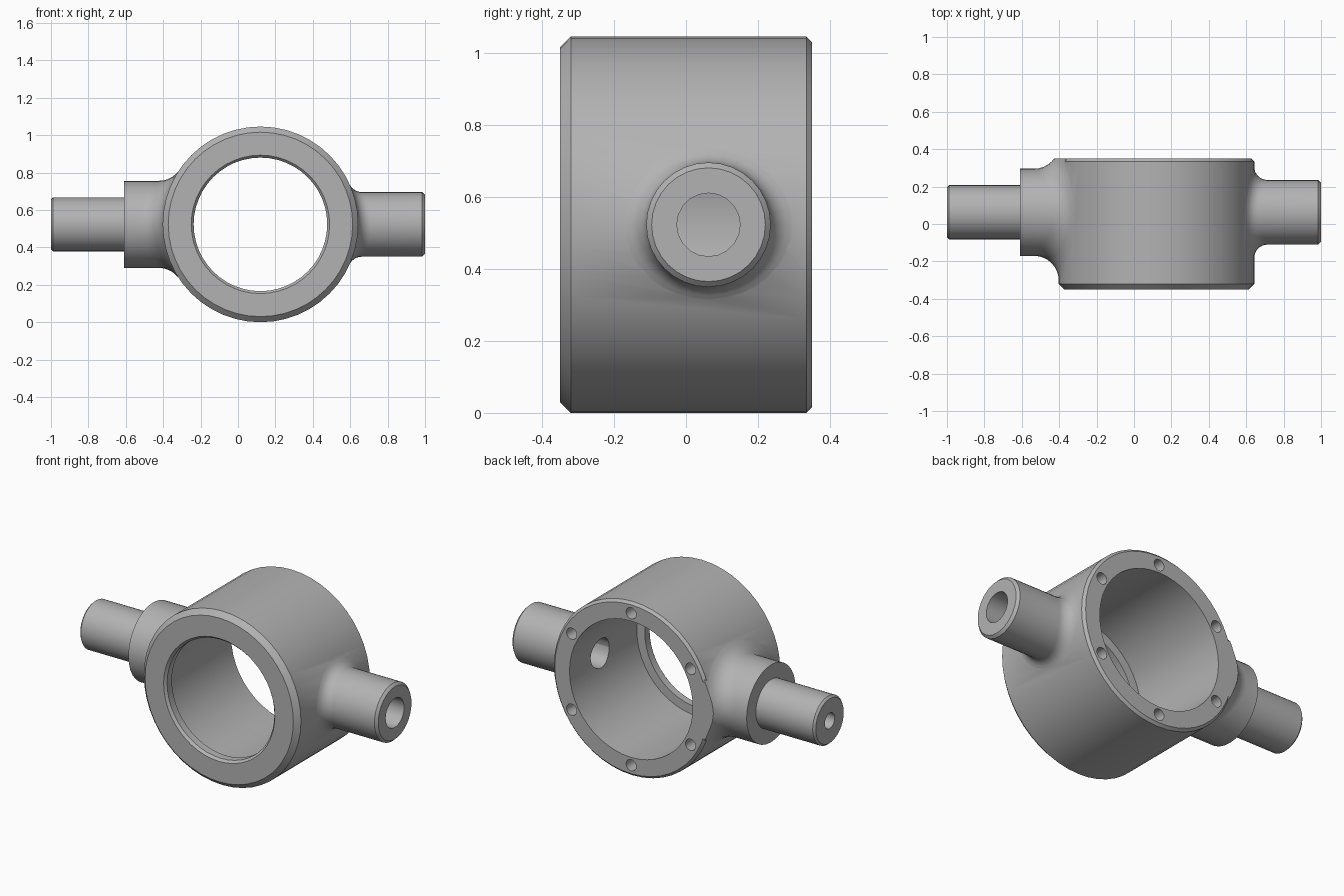
import bpy, bmesh
from math import sin, cos, pi, sqrt
from mathutils import Vector, Matrix

cube = bpy.data.objects.get("Cube")
if cube:
    bpy.data.objects.remove(cube)

RING_X, RING_Z, RING_R = 0.12, 0.523, 0.523
BACK_Y, AXIS_Y = 0.35, 0.0625      # back face, and axis of both side shafts

steel = bpy.data.materials.new("grey_steel")
steel.use_nodes = True
grey = (0.45, 0.45, 0.45, 1)
steel.diffuse_color = grey
steel.node_tree.nodes["Principled BSDF"].inputs["Base Color"].default_value = grey


def finish(name, bm):
    bmesh.ops.recalc_face_normals(bm, faces=bm.faces)
    mesh = bpy.data.meshes.new(name)
    bm.to_mesh(mesh)
    bm.free()
    mesh.materials.append(steel)
    obj = bpy.data.objects.new(name, mesh)
    bpy.context.collection.objects.link(obj)
    return obj


def bridge(bm, a, b):
    n = len(a)
    for i in range(n):
        bm.faces.new((a[i], a[(i + 1) % n], b[(i + 1) % n], b[i]))


def ring_body():
    """Hollow barrel with outer chamfers and a narrow lip at the front."""
    profile = [(0.493, -0.35), (RING_R, -0.32), (RING_R, 0.335), (0.508, BACK_Y),
               (0.41, BACK_Y), (0.41, -0.29), (0.357, -0.29), (0.357, -0.335), (0.37, -0.35)]
    bm = bmesh.new()
    n = 48
    loops = []
    for r, y in profile:
        loops.append([bm.verts.new((RING_X + r * cos(2 * pi * i / n), y,
                                    RING_Z + r * sin(2 * pi * i / n))) for i in range(n)])
    for i, loop in enumerate(loops):
        bridge(bm, loop, loops[(i + 1) % len(loops)])
    return finish("ring_body", bm)


def side_shaft(name, side, profile, fillet, n=32, steps=8):
    """Turned shaft whose last radius is blended into the ring by a rolling fillet."""
    bm = bmesh.new()
    angles = [2 * pi * i / n for i in range(n)]
    loops = [[bm.verts.new((x, AXIS_Y + r * cos(a), RING_Z + r * sin(a))) for a in angles]
             for x, r in profile]
    root = profile[-1][1]
    reach = root + fillet
    blend = [[] for _ in range(steps + 2)]
    for a in angles:
        dz = reach * sin(a)
        dx = side * sqrt((RING_R + fillet) ** 2 - dz * dz)
        centre = Vector((RING_X + dx, AXIS_Y + reach * cos(a), RING_Z + dz))
        to_shaft = Vector((0, -cos(a), -sin(a)))
        to_ring = Vector((-dx, 0, -dz)).normalized()
        for k in range(steps + 1):
            p = centre + to_shaft.slerp(to_ring, k / steps) * fillet
            if k == steps:
                p += to_ring * 0.003
            blend[k].append(bm.verts.new(p))
        # buried edge inside the ring wall
        blend[-1].append(bm.verts.new(p + to_ring * 0.055))
    loops += blend
    bm.faces.new(loops[0])
    for a, b in zip(loops, loops[1:]):
        bridge(bm, a, b)
    hub = bm.verts.new((RING_X + side * (RING_R - 0.058), AXIS_Y, RING_Z))
    last = loops[-1]
    for i in range(n):
        bm.faces.new((last[i], last[(i + 1) % n], hub))
    # trim the flare flush with the back face
    bmesh.ops.bisect_plane(bm, geom=bm.verts[:] + bm.edges[:] + bm.faces[:],
                           plane_co=(0, BACK_Y, 0), plane_no=(0, 1, 0), clear_outer=True)
    open_edges = [e for e in bm.edges if e.is_boundary]
    if open_edges:
        bmesh.ops.holes_fill(bm, edges=open_edges, sides=0)
    return finish(name, bm)


def drill(name, start, end, radius, n=20):
    bm = bmesh.new()
    start, end = Vector(start), Vector(end)
    turn = (end - start).to_track_quat('Z', 'Y').to_matrix().to_4x4()
    bmesh.ops.create_cone(bm, cap_ends=True, segments=n, radius1=radius, radius2=radius,
                          depth=(end - start).length,
                          matrix=Matrix.Translation((start + end) / 2) @ turn)
    obj = finish(name, bm)
    obj.hide_render = True
    return obj


def combine(target, tool, operation):
    bpy.context.view_layer.objects.active = target
    mod = target.modifiers.new(operation.lower(), 'BOOLEAN')
    mod.operation, mod.object, mod.solver = operation, tool, 'EXACT'
    bpy.ops.object.modifier_apply(modifier=mod.name)
    bpy.data.objects.remove(tool)


# Barrel with a plain shaft on its left and a stepped shaft on its right
housing = ring_body()
combine(housing, side_shaft("left_shaft", 1, [(1, 0.158), (0.985, 0.173)], 0.07), 'UNION')
combine(housing, side_shaft("right_shaft", -1, [(-1, 0.133), (-0.988, 0.145), (-0.61, 0.145),
                                                (-0.61, 0.233)], 0.13), 'UNION')

# Through hole on the left, blind hole on the right
combine(housing, drill("left_bore", (0.3, AXIS_Y, RING_Z), (1.1, AXIS_Y, RING_Z), 0.088),
        'DIFFERENCE')
combine(housing, drill("right_bore", (-0.85, AXIS_Y, RING_Z), (-1.1, AXIS_Y, RING_Z), 0.047),
        'DIFFERENCE')

# Six bolt holes in the back face
for i in range(6):
    a = pi / 6 + i * pi / 3
    x, z = RING_X + 0.457 * cos(a), RING_Z + 0.457 * sin(a)
    combine(housing, drill("bolt_hole", (x, 0.24, z), (x, 0.45, z), 0.034, 16), 'DIFFERENCE')

housing.name = "bearing_housing"
bpy.ops.object.select_all(action='DESELECT')
housing.select_set(True)
bpy.context.view_layer.objects.active = housing
bpy.ops.object.shade_smooth_by_angle(angle=pi / 6)
